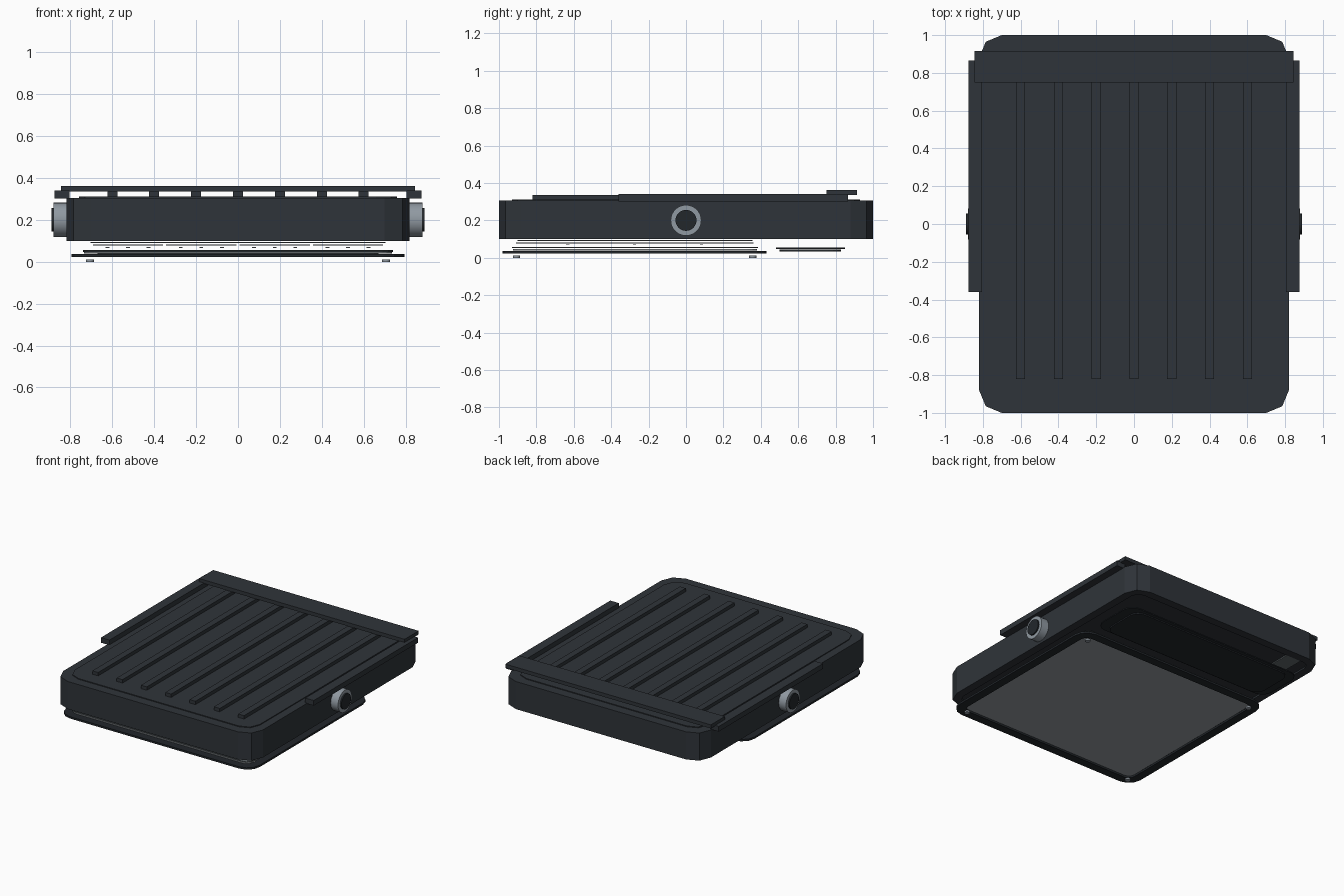
import bpy, bmesh
from math import pi, cos, sin
from mathutils import Matrix

if "Cube" in bpy.data.objects:
    bpy.data.objects.remove(bpy.data.objects["Cube"])


def material(name, r, g, b):
    m = bpy.data.materials.new(name)
    m.diffuse_color = (r, g, b, 1)
    m.use_nodes = True
    m.node_tree.nodes["Principled BSDF"].inputs["Base Color"].default_value = m.diffuse_color
    return m


DARK = material("dark_metal", 0.028, 0.034, 0.041)
BLACK = material("black_rubber", 0.016, 0.02, 0.024)
STEEL = material("steel", 0.28, 0.32, 0.36)
GLASS = material("pale_glass", 0.30, 0.33, 0.35)
GREY = material("mid_grey", 0.12, 0.14, 0.15)


def finish(bm, name, mat):
    bmesh.ops.recalc_face_normals(bm, faces=bm.faces)
    me = bpy.data.meshes.new(name)
    bm.to_mesh(me)
    bm.free()
    me.materials.append(mat)
    ob = bpy.data.objects.new(name, me)
    bpy.context.collection.objects.link(ob)
    return ob


def outline(x0, x1, y0, y1, r, seg):
    """Rounded rectangle points, counter-clockwise."""
    if r <= 0:
        return [(x1, y1), (x0, y1), (x0, y0), (x1, y0)]
    pts = []
    for k, (cx, cy) in enumerate([(x1 - r, y1 - r), (x0 + r, y1 - r),
                                  (x0 + r, y0 + r), (x1 - r, y0 + r)]):
        for i in range(seg + 1):
            a = (k + i / seg) * pi / 2
            pts.append((cx + r * cos(a), cy + r * sin(a)))
    return pts


def plate(name, x, y, z, mat, r=0.0, seg=2, rim=0.0):
    """Extruded rounded rectangle; rim > 0 leaves only a frame of that width."""
    bm = bmesh.new()

    def loop(d, h, rad):
        return [bm.verts.new((px, py, h)) for px, py in
                outline(x[0] + d, x[1] - d, y[0] + d, y[1] - d, rad, seg)]

    def bridge(a, b):
        for i in range(len(a)):
            j = (i + 1) % len(a)
            bm.faces.new((a[i], a[j], b[j], b[i]))

    low, high = loop(0, z[0], r), loop(0, z[1], r)
    bridge(low, high)
    if rim:
        ir = max(r - rim, r * 0.5)
        ilow, ihigh = loop(rim, z[0], ir), loop(rim, z[1], ir)
        bridge(ilow, ihigh)
        bridge(low, ilow)
        bridge(high, ihigh)
    else:
        bm.faces.new(low)
        bm.faces.new(high)
    return finish(bm, name, mat)


def cylinder(name, loc, r, depth, mat, axis='Z', n=32):
    bm = bmesh.new()
    rot = Matrix.Rotation(pi / 2, 4, 'Y') if axis == 'X' else Matrix()
    bmesh.ops.create_cone(bm, cap_ends=True, segments=n, radius1=r, radius2=r,
                          depth=depth, matrix=Matrix.Translation(loc) @ rot)
    for f in bm.faces:
        f.smooth = len(f.verts) == 4
    for e in bm.edges:
        if any(len(f.verts) > 4 for f in e.link_faces):
            e.smooth = False
    return finish(bm, name, mat)


# Main housing: solid core with a thin lip below and a thin raised back plate
plate("housing", (-.82, .82), (-1, 1), (.112, .305), DARK, .12, 2)
plate("housing_lower_rim", (-.82, .82), (-1, 1), (.10, .112), DARK, .12, 2, .06)
plate("back_plate", (-.76, .76), (-.93, .93), (.305, .311), DARK, .1, 2)

# Cooling ribs, rear cross bar
for i in range(7):
    x = -.6 + .2 * i
    plate(f"rib_{i + 1}", (x - .024, x + .024), (-.82, .80), (.31, .336), DARK)
plate("rear_bar", (-.845, .845), (.75, .915), (.336, .363), DARK)

# Side rails and pivot knobs
for s, side in ((-1, "left"), (1, "right")):
    plate(f"{side}_rail", tuple(sorted((s * .805, s * .875))), (-.36, .865), (.302, .34), DARK)
    cylinder(f"{side}_pivot_ring", (s * .85, 0, .2), .082, .06, STEEL, 'X')
    cylinder(f"{side}_pivot_cap", (s * .86, 0, .2), .056, .06, BLACK, 'X')

# Hatch cover floating under the rear, with a grey strip behind it
plate("hatch_cover", (-.74, .74), (.48, .85), (.048, .056), BLACK, .08, 4)
plate("hatch_inner_panel", (-.67, .67), (.5, .83), (.034, .043), BLACK, .07, 4)
plate("contact_strip", (-.68, -.56), (.42, .94), (.104, .112), GREY)

# Reflector sheet and four boards carrying small lamps
plate("reflector_sheet", (-.705, .705), (-.90, .355), (.09, .094), GREY, .03, 2)
for b in range(4):
    cx = -.525 + .35 * b
    plate(f"lamp_board_{b + 1}", (cx - .168, cx + .168), (-.91, .36), (.077, .082), GREY)
    for i in range(3):
        for j in range(3):
            lx, ly = cx + (i - 1) * .098, -.275 + (j - 1) * .358
            plate(f"lamp_{b + 1}_{i + 1}_{j + 1}", (lx - .009, lx + .009),
                  (ly - .009, ly + .009), (.067, .071), GLASS)

# Diffuser, glass and front frame
plate("diffuser", (-.74, .74), (-.93, .385), (.052, .057), GREY, .05, 3)
plate("front_glass", (-.735, .735), (-.925, .38), (.040, .046), GLASS, .05, 3)
plate("front_frame", (-.795, .795), (-.98, .43), (.023, .037), BLACK, .1, 3, .063)

# Corner screws
for x in (-.707, .707):
    for y in (-.907, .357):
        cylinder("corner_screw", (x, y, .006), .019, .012, STEEL, n=16)
